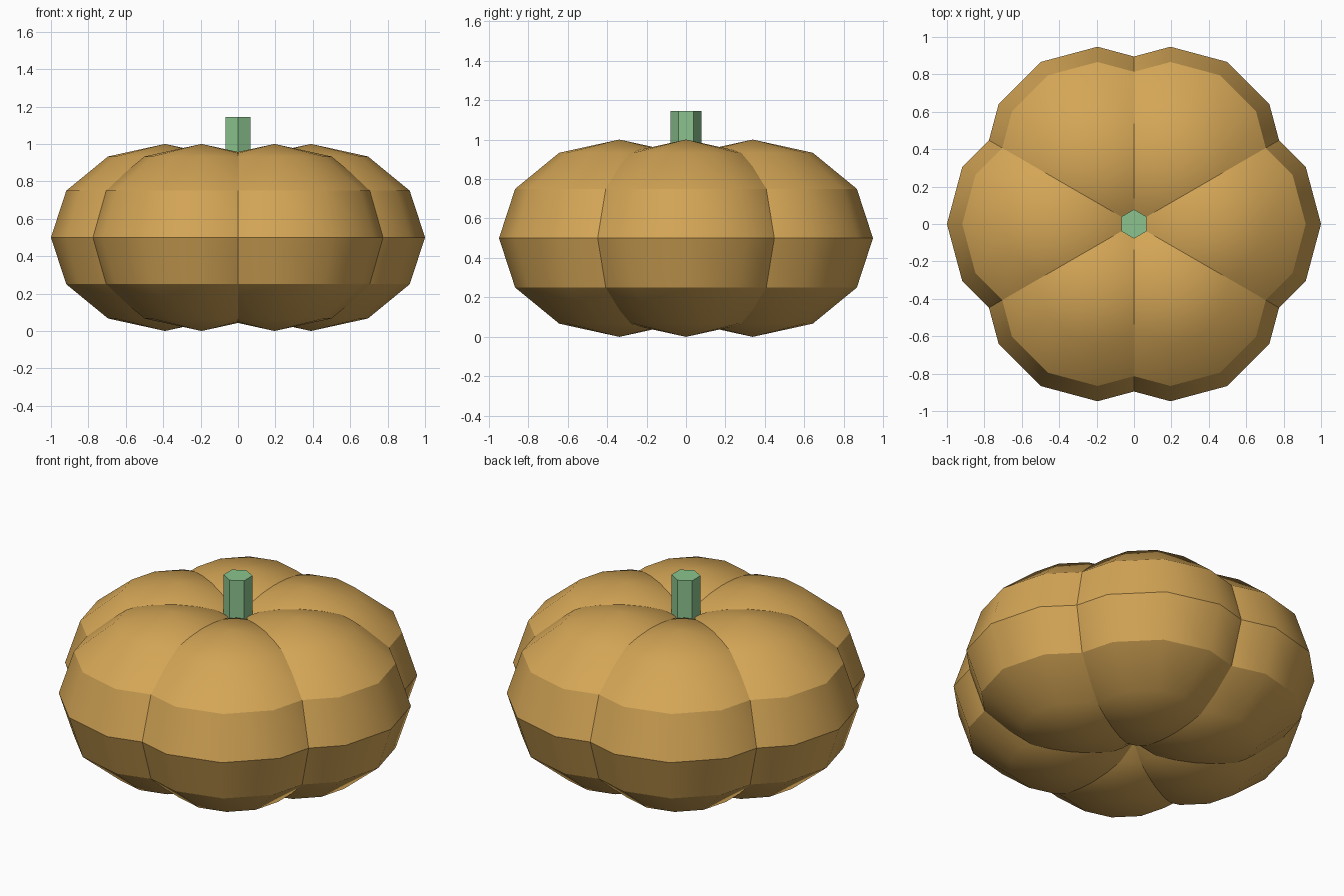
import bpy
import math

default = bpy.data.objects.get("Cube")
if default:
    bpy.data.objects.remove(default, do_unlink=True)

LOBES = 6
LOBE_OFFSET = 0.39            # distance of lobe centres from the axis
LOBE_RADIUS = 0.61
HALF_HEIGHT = 0.5
STEM_RADIUS, STEM_BOTTOM, STEM_TOP = 0.078, 0.6, 1.145


def make_material(name, rgb):
    mat = bpy.data.materials.new(name)
    mat.use_nodes = True
    colour = (*rgb, 1.0)
    mat.diffuse_color = colour
    bsdf = next(n for n in mat.node_tree.nodes if n.type == 'BSDF_PRINCIPLED')
    bsdf.inputs["Base Color"].default_value = colour
    return mat


rind = make_material("rind_orange", (0.66, 0.38, 0.093))
green = make_material("stem_green", (0.26, 0.55, 0.27))

# Pumpkin body: a ring of overlapping flattened low-poly spheres
for i in range(LOBES):
    angle = i * math.tau / LOBES
    bpy.ops.mesh.primitive_uv_sphere_add(
        segments=12, ring_count=6, radius=1.0,
        location=(LOBE_OFFSET * math.cos(angle),
                  LOBE_OFFSET * math.sin(angle), HALF_HEIGHT),
        rotation=(0, 0, angle))
    lobe = bpy.context.object
    lobe.name = f"pumpkin_lobe_{i + 1}"
    lobe.scale = (LOBE_RADIUS, LOBE_RADIUS, HALF_HEIGHT)
    bpy.ops.object.transform_apply(location=False, rotation=False, scale=True)
    lobe.data.materials.append(rind)
    # Keeps the equator and shoulder rings crisp, the crown smooth
    bpy.ops.object.shade_smooth_by_angle(angle=math.radians(30))

# Stem: flat-sided hexagonal prism with corners on the y axis
bpy.ops.mesh.primitive_cylinder_add(
    vertices=6, radius=STEM_RADIUS, depth=STEM_TOP - STEM_BOTTOM,
    location=(0, 0, (STEM_TOP + STEM_BOTTOM) / 2))
stem = bpy.context.object
stem.name = "stem"
stem.data.materials.append(green)
